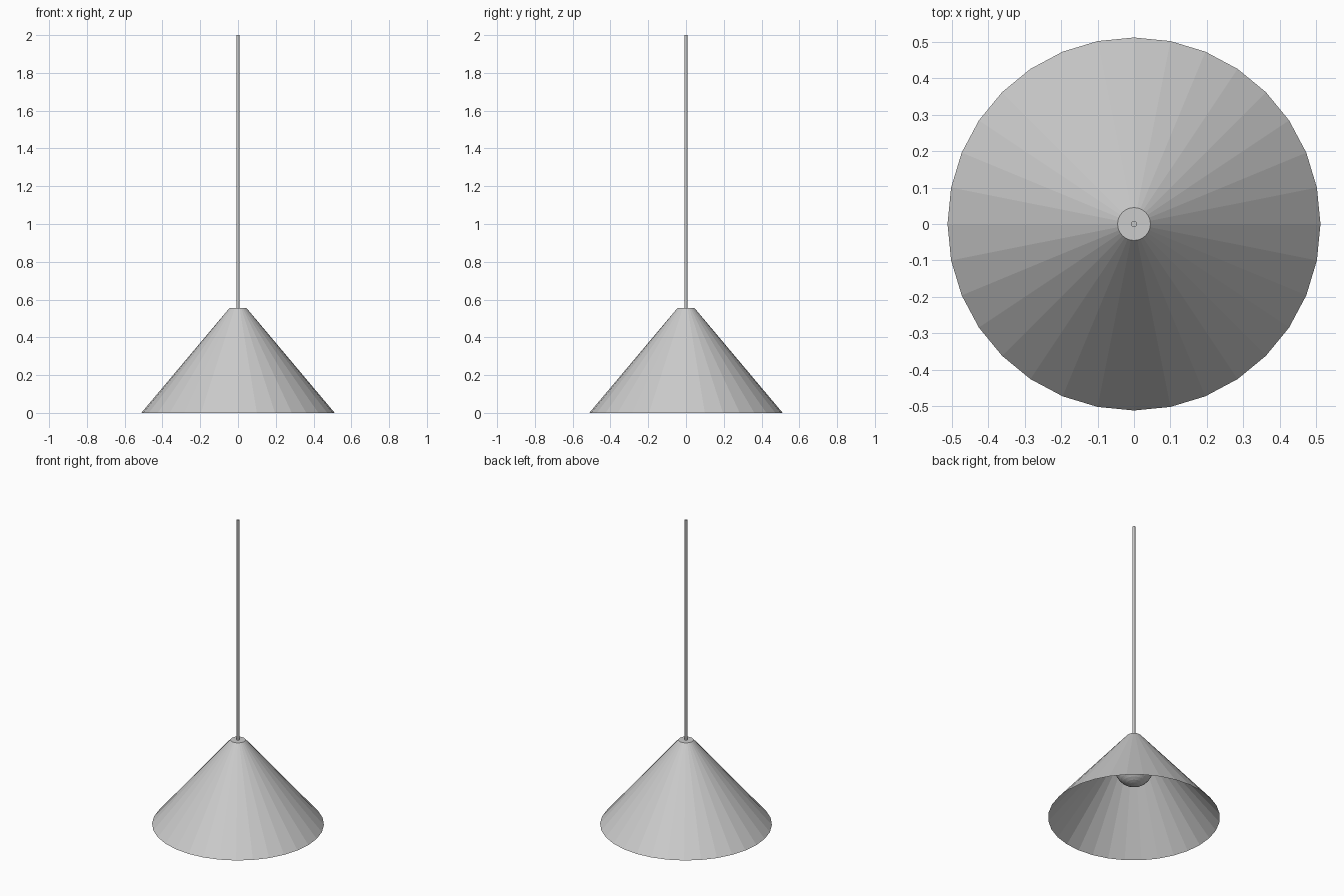
import bpy, bmesh, math

if "Cube" in bpy.data.objects:
    bpy.data.objects.remove(bpy.data.objects["Cube"])


def lathe(name, profile, sides):
    """Revolve (radius, z) points around z; a zero radius closes to a point."""
    bm = bmesh.new()
    rings = []
    for r, z in profile:
        n = 1 if r == 0 else sides
        rings.append([bm.verts.new((r * math.cos(2 * math.pi * i / sides),
                                    r * math.sin(2 * math.pi * i / sides), z))
                      for i in range(n)])
    for a, b in zip(rings, rings[1:]):
        for i in range(sides):
            j = (i + 1) % sides
            quad = [a[i % len(a)], a[j % len(a)], b[j % len(b)], b[i % len(b)]]
            bm.faces.new(list(dict.fromkeys(quad)))
    mesh = bpy.data.meshes.new(name)
    bm.to_mesh(mesh)
    bm.free()
    obj = bpy.data.objects.new(name, mesh)
    bpy.context.collection.objects.link(obj)
    return obj


# Open conical shade with a flat top
lathe("shade", [(0.512, 0), (0.045, 0.555), (0, 0.555)], 32)

# Hanging cord
lathe("cord", [(0, 0.55), (0.008, 0.55), (0.008, 2.0), (0, 2.0)], 16)

# Round bulb inside the shade
R, ZC, N = 0.115, 0.34, 16
lathe("bulb", [(0 if k in (0, N) else R * math.sin(math.pi * k / N),
                ZC - R * math.cos(math.pi * k / N)) for k in range(N + 1)], 32)

# Socket joining bulb to shade top
lathe("socket", [(0.04, 0.44), (0.04, 0.555)], 32)
